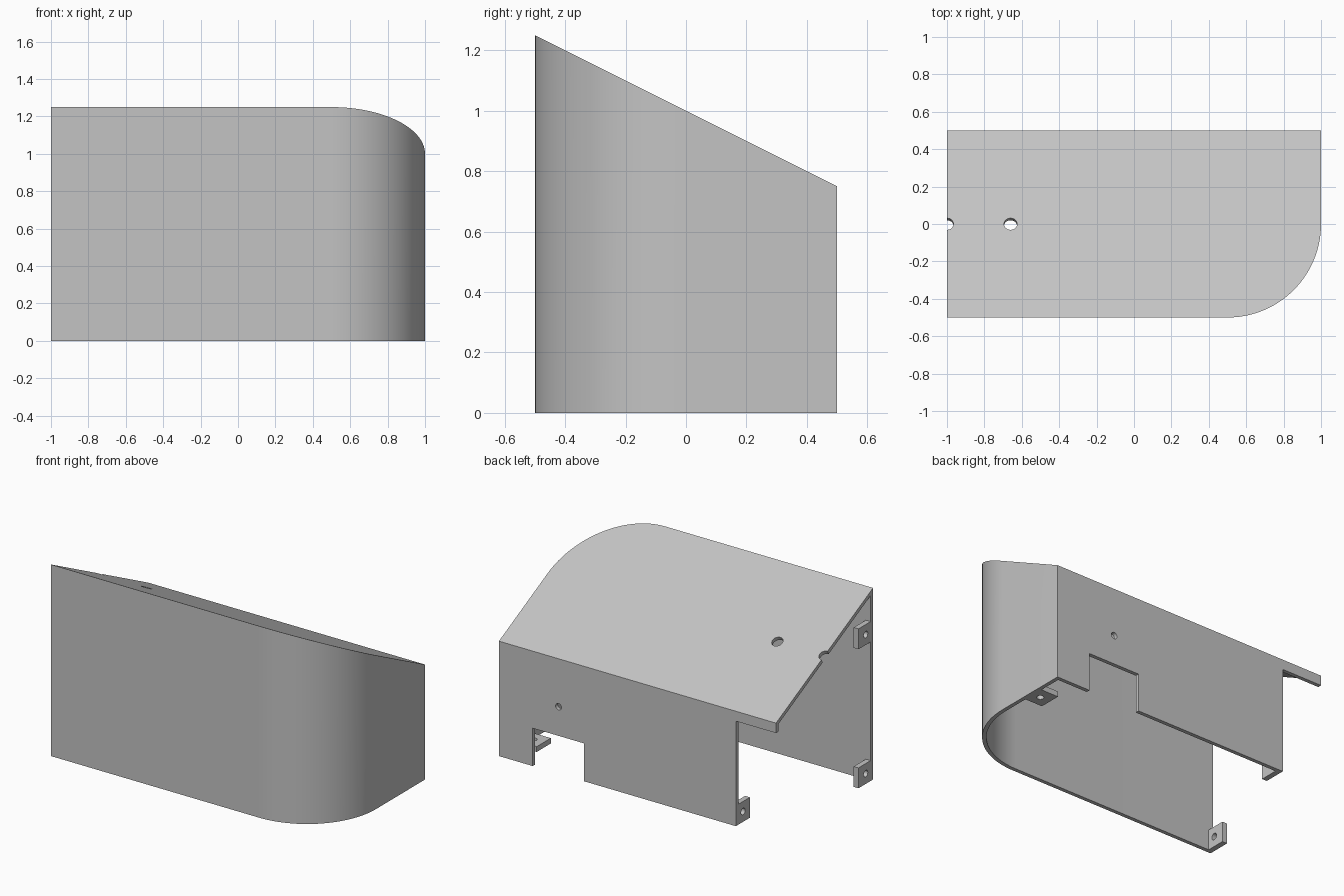
import bpy, bmesh, math
from mathutils import Matrix, Vector

if "Cube" in bpy.data.objects:
    bpy.data.objects.remove(bpy.data.objects["Cube"], do_unlink=True)

T = 0.025                      # sheet thickness
TAB = 0.035                    # tab thickness
SLOPE = math.atan(0.5)

grey = bpy.data.materials.new("plain grey")
grey.use_nodes = True
grey.diffuse_color = (0.55, 0.55, 0.55, 1)
grey.node_tree.nodes["Principled BSDF"].inputs["Base Color"].default_value = (0.55, 0.55, 0.55, 1)


def make(name, bm):
    bmesh.ops.recalc_face_normals(bm, faces=bm.faces)
    mesh = bpy.data.meshes.new(name)
    bm.to_mesh(mesh)
    bm.free()
    mesh.materials.append(grey)
    ob = bpy.data.objects.new(name, mesh)
    bpy.context.collection.objects.link(ob)
    return ob


def box(name, lo, hi):
    bm = bmesh.new()
    lo, hi = Vector(lo), Vector(hi)
    size = Matrix.Diagonal((hi - lo).to_4d())
    size[3][3] = 1
    bmesh.ops.create_cube(bm, size=1, matrix=Matrix.Translation((lo + hi) / 2) @ size)
    return make(name, bm)


def drill(center, radius, axis, depth=0.2):
    bm = bmesh.new()
    turn = Vector(axis).to_track_quat('Z', 'Y').to_matrix().to_4x4()
    bmesh.ops.create_cone(bm, cap_ends=True, segments=32, radius1=radius, radius2=radius,
                          depth=depth, matrix=Matrix.Translation(center) @ turn)
    return make("hole_cutter", bm)


def cut(ob, cutter):
    cutter.hide_render = True
    mod = ob.modifiers.new("cut", 'BOOLEAN')
    mod.operation, mod.solver, mod.object = 'DIFFERENCE', 'EXACT', cutter
    bpy.context.view_layer.objects.active = ob
    bpy.ops.object.modifier_apply(modifier=mod.name)
    bpy.data.objects.remove(cutter, do_unlink=True)


def wedge(name, inset, x_end, z_low, drop):
    """Footprint with one rounded front corner, under a sloping top."""
    r, far = 0.5 - inset, 1 - inset
    plan = [(x_end, 0.5 - inset), (x_end, inset - 0.5)]
    for i in range(33):
        a = -math.pi / 2 + math.pi / 2 * i / 32
        plan.append((0.5 + r * math.cos(a), r * math.sin(a)))
    plan.append((far, 0.5 - inset))
    bm = bmesh.new()
    low = [bm.verts.new((x, y, z_low)) for x, y in plan]
    top = [bm.verts.new((x, y, 1 - 0.5 * y - drop)) for x, y in plan]
    bm.faces.new(low)
    bm.faces.new(top)
    for i in range(len(plan)):
        j = (i + 1) % len(plan)
        bm.faces.new((low[i], low[j], top[j], top[i]))
    return make(name, bm)


# Sheet cover, hollow below and at one end
cover = wedge("cover", 0, -1, 0, 0)
cut(cover, wedge("hollow_cutter", T, -1.2, -0.2, T / math.cos(SLOPE)))

# Back wall openings: end opening under a narrow lip, and a low notch
cut(cover, box("end_cutter", (-1.2, 0.4, -0.2), (-0.71, 0.6, 0.685)))
cut(cover, box("notch_cutter", (0.385, 0.4, -0.2), (0.757, 0.6, 0.247)))

# Round holes in the roof and back wall
normal = (0, math.sin(SLOPE), math.cos(SLOPE))
for x in (-1, -0.66):
    cut(cover, drill((x, 0, 1), 0.035, normal))
cut(cover, drill((0.57, 0.5, 0.437), 0.021, (0, 1, 0)))

# Drilled mounting tabs along the open end
for name, x, y0, y1, z in (("front_lower_tab", -1, T - 0.5, -0.35, 0),
                           ("front_upper_tab", -1, T - 0.5, -0.35, 0.907),
                           ("back_tab", -0.71, 0.355, 0.5 - T, 0)):
    tab = box(name, (x, y0, z), (x + TAB, y1, z + 0.133))
    side = math.copysign(0.425, y0)
    cut(tab, drill((x, side, z + 0.067), 0.021, (1, 0, 0)))

# Drilled flat tab inside the closed end
tab = box("side_tab", (0.85, 0.18, 0), (1 - T, 0.325, TAB))
cut(tab, drill((0.923, 0.252, 0), 0.021, (0, 0, 1)))

# Smooth the rounded corner, keep folds sharp
for ob in bpy.context.scene.objects:
    ob.select_set(ob.type == 'MESH')
bpy.context.view_layer.objects.active = cover
bpy.ops.object.shade_smooth_by_angle(angle=math.radians(30))
